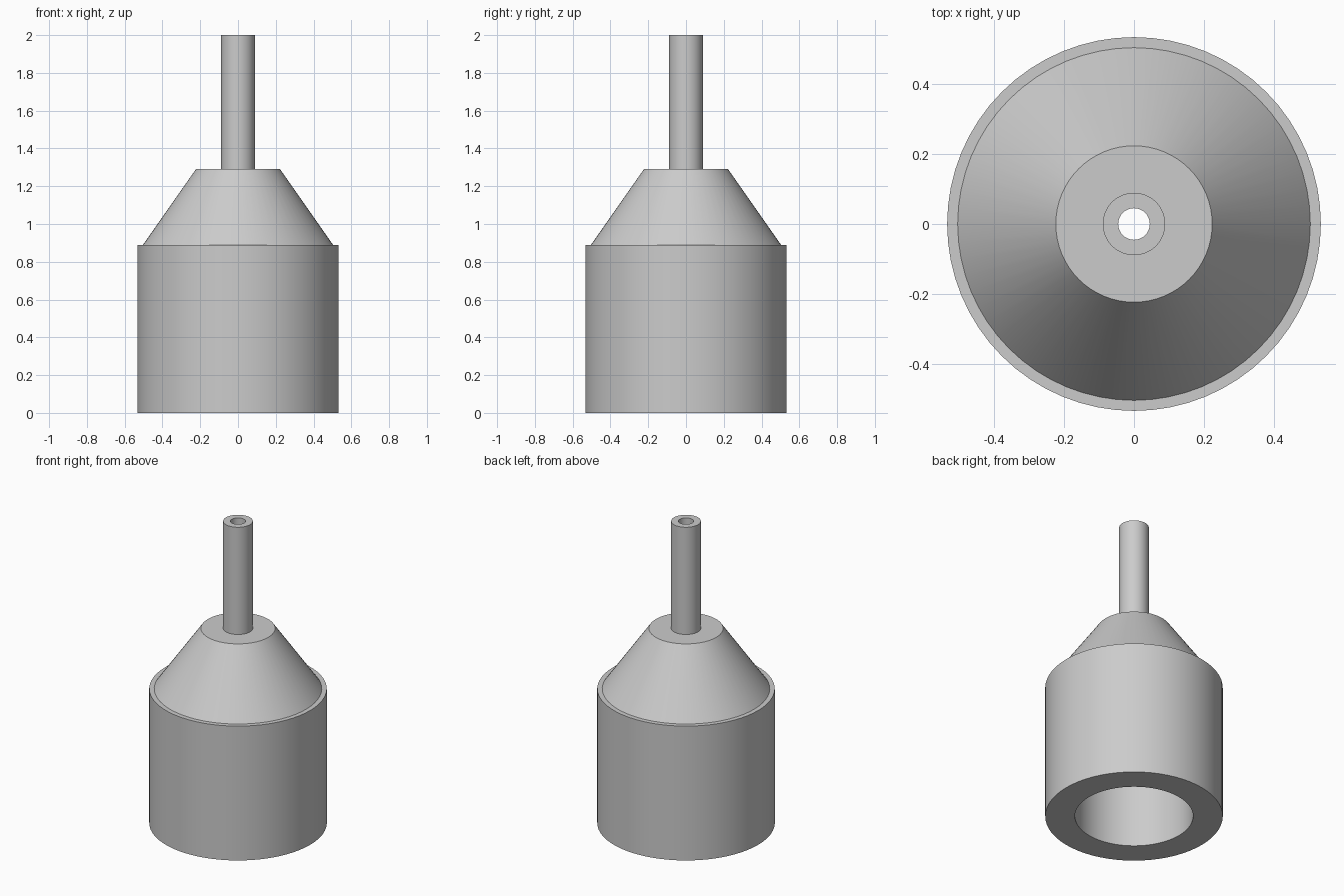
import bpy
import bmesh
import math
from mathutils import Matrix

SEGMENTS = 64

# Remove the default cube
cube = bpy.data.objects.get("Cube")
if cube:
    bpy.data.objects.remove(cube, do_unlink=True)

# Single plain grey material
grey = bpy.data.materials.new("plain_grey")
grey.use_nodes = True
color = (0.6, 0.6, 0.6, 1.0)
grey.diffuse_color = color
grey.node_tree.nodes["Principled BSDF"].inputs["Base Color"].default_value = color


def lathe(name, profile):
    """Revolve a (radius, height) profile, outer bottom to inner bottom, about z."""
    bm = bmesh.new()
    rings = []
    for radius, height in profile:
        ring = bmesh.ops.create_circle(
            bm, segments=SEGMENTS, radius=radius,
            matrix=Matrix.Translation((0, 0, height)))
        rings.append(ring["verts"])
    for low, high in zip(rings, rings[1:]):
        for i in range(SEGMENTS):
            j = (i + 1) % SEGMENTS
            bm.faces.new((low[i], low[j], high[j], high[i]))
    # Drop circle edges' winding ambiguity: the first band must face outward
    bm.normal_update()
    bm.faces.ensure_lookup_table()
    first = bm.faces[0]
    center = first.calc_center_median()
    if first.normal.x * center.x + first.normal.y * center.y < 0:
        bmesh.ops.reverse_faces(bm, faces=bm.faces[:])

    mesh = bpy.data.meshes.new(name)
    bm.to_mesh(mesh)
    bm.free()
    mesh.materials.append(grey)
    obj = bpy.data.objects.new(name, mesh)
    bpy.context.collection.objects.link(obj)
    bpy.ops.object.select_all(action="DESELECT")
    obj.select_set(True)
    bpy.context.view_layer.objects.active = obj
    bpy.ops.object.shade_smooth_by_angle(angle=math.radians(30))
    return obj


BODY_TOP = 0.89
CONE_TOP = 1.29
CONE_BASE = 0.503
BORE = 0.355
TUBE = 0.089
HOLE = 0.045

# Cylindrical socket: outer wall with a narrow top ledge, then bottom rim and bore
lathe("socket_body", [(CONE_BASE, BODY_TOP), (0.533, BODY_TOP), (0.533, 0),
                      (BORE, 0), (BORE, BODY_TOP)][::-1])

# Tapered shoulder: outer cone with a flat top, and the inner cone of the funnel
lathe("shoulder_cone", [(CONE_BASE, BODY_TOP), (0.223, CONE_TOP), (TUBE, CONE_TOP)])
lathe("inner_cone", [(HOLE, CONE_TOP), (BORE, BODY_TOP)])

# Narrow tube with a through hole
lathe("outlet_tube", [(TUBE, CONE_TOP), (TUBE, 2), (HOLE, 2), (HOLE, CONE_TOP)])
